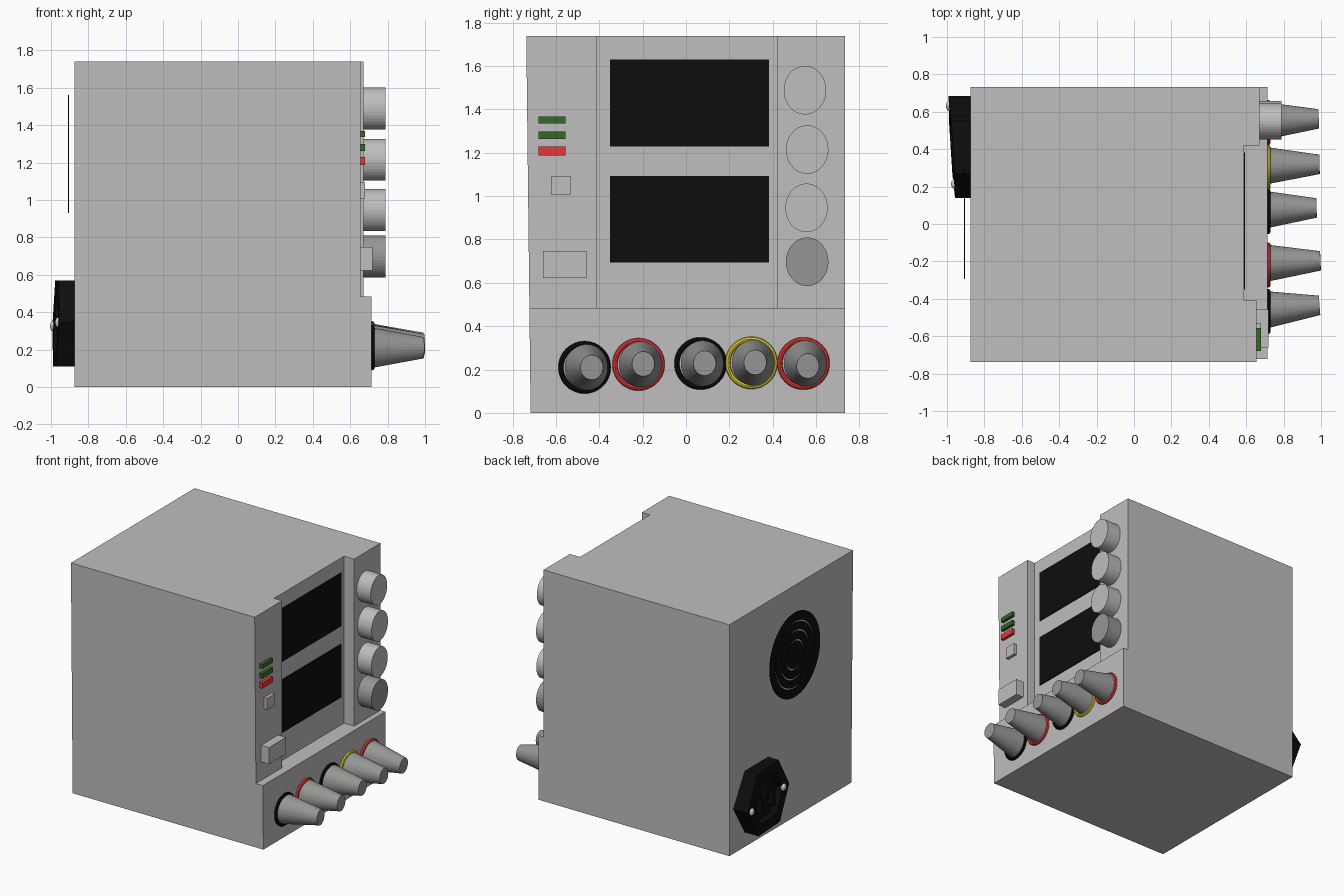
import bpy, bmesh, math
from mathutils import Vector, Matrix

if "Cube" in bpy.data.objects:
    bpy.data.objects.remove(bpy.data.objects["Cube"])


def material(name, r, g, b):
    m = bpy.data.materials.new(name)
    m.diffuse_color = (r, g, b, 1)
    m.use_nodes = True
    m.node_tree.nodes["Principled BSDF"].inputs["Base Color"].default_value = m.diffuse_color
    return m


CASE = material("light_grey", 0.53, 0.51, 0.515)
GREY = material("mid_grey", 0.30, 0.31, 0.30)
BLACK = material("black", 0.004, 0.004, 0.004)
RED = material("red", 0.82, 0.04, 0.04)
YELLOW = material("yellow", 0.72, 0.62, 0.03)
GREEN = material("green", 0.035, 0.14, 0.02)
WHITE = material("screw_white", 0.75, 0.75, 0.75)


def finish(bm, name, mat):
    bmesh.ops.recalc_face_normals(bm, faces=bm.faces)
    me = bpy.data.meshes.new(name)
    bm.to_mesh(me)
    bm.free()
    me.materials.append(mat)
    ob = bpy.data.objects.new(name, me)
    bpy.context.collection.objects.link(ob)
    return ob


def box_bm(x, y, z):
    bm = bmesh.new()
    bmesh.ops.create_cube(bm, size=1)
    for v in bm.verts:
        v.co = [lo + (c + 0.5) * (hi - lo) for c, (lo, hi) in zip(v.co, (x, y, z))]
    return bm


def box(name, mat, x, y, z):
    return finish(box_bm(x, y, z), name, mat)


def cone(name, mat, a, b, r1, r2, stretch_z=1.0, segs=40):
    """Frustum from point a to point b."""
    a, b = Vector(a), Vector(b)
    bm = bmesh.new()
    bmesh.ops.create_cone(bm, cap_ends=True, segments=segs, radius1=r1, radius2=r2,
                          depth=(b - a).length)
    rot = (b - a).to_track_quat('Z', 'Y').to_matrix().to_4x4()
    mid = (a + b) / 2
    bmesh.ops.transform(bm, matrix=Matrix.Translation(mid)
                        @ Matrix.Diagonal((1, 1, stretch_z, 1)) @ rot, verts=bm.verts)
    return finish(bm, name, mat)


def lathe_x(name, mat, centre, profile, stretch_z=1.0, segs=48):
    """Spin a closed (x, radius) profile around an x axis through centre."""
    bm = bmesh.new()
    rings = []
    for i in range(segs):
        t = 2 * math.pi * i / segs
        rings.append([bm.verts.new((centre[0] + x, centre[1] + r * math.cos(t),
                                    centre[2] + r * math.sin(t) * stretch_z))
                      for x, r in profile])
    n = len(profile)
    for i in range(segs):
        p, q = rings[i], rings[(i + 1) % segs]
        for j in range(n):
            k = (j + 1) % n
            bm.faces.new((p[j], p[k], q[k], q[j]))
    return finish(bm, name, mat)


# Case: cut the panel side into a grid and pull out the raised areas
H, STEP, YL, YR = 1.74, 0.484, -0.41, 0.42
bm = box_bm((-0.874, 0.588), (-0.737, 0.733), (0, H))
for co, no in (((0, YL, 0), (0, 1, 0)), ((0, YR, 0), (0, 1, 0)), ((0, 0, STEP), (0, 0, 1))):
    bmesh.ops.bisect_plane(bm, geom=bm.verts[:] + bm.edges[:] + bm.faces[:],
                           plane_co=co, plane_no=no)


def pull(test, depth):
    faces = [f for f in bm.faces if f.normal.x > 0.9 and test(f.calc_center_median())]
    res = bmesh.ops.extrude_face_region(bm, geom=faces)
    bmesh.ops.translate(bm, vec=(depth, 0, 0),
                        verts=[g for g in res["geom"] if isinstance(g, bmesh.types.BMVert)])
    bmesh.ops.delete(bm, geom=faces, context='FACES_ONLY')
    bm.normal_update()


bm.normal_update()
pull(lambda c: c.z < STEP, 0.125)
pull(lambda c: c.z > STEP and c.y < YL, 0.067)
pull(lambda c: c.z > STEP and c.y > YR, 0.084)
for v in bm.verts:  # slight lean of the front wall
    if v.co.y < -0.7:
        v.co.y += 0.02 * (1 - v.co.z / H)
finish(bm, "case", CASE)

# Displays
for name, z0, z1 in (("upper_display", 1.23, 1.63), ("lower_display", 0.695, 1.094)):
    box(name, BLACK, (0.585, 0.594), (-0.35, 0.383), (z0, z1))

# Knobs
for i, (y, z, mat) in enumerate(((0.549, 1.489, CASE), (0.559, 1.215, CASE),
                                 (0.556, 0.946, CASE), (0.559, 0.697, GREY))):
    cone(f"knob_{i + 1}", mat, (0.66, y, z), (0.788, y, z), 0.098, 0.098, 1.145)

# Indicator lamps, button and power switch
for name, mat, z0, z1 in (("lamp_top", GREEN, 1.336, 1.368), ("lamp_middle", GREEN, 1.263, 1.298),
                          ("lamp_bottom", RED, 1.188, 1.229)):
    box(name, mat, (0.64, 0.679), (-0.68, -0.555), (z0, z1))
box("button", CASE, (0.64, 0.68), (-0.624, -0.533), (1.007, 1.094))
box("power_switch", CASE, (0.64, 0.72), (-0.66, -0.458), (0.622, 0.748))

# Binding posts: coloured collar and leaning tapered plug
collar = [(0.013 * math.cos(a), 0.109 + 0.012 * math.sin(a))
          for a in (2 * math.pi * k / 8 for k in range(8))]
POSTS = ((-0.468, 0.21, -0.435, 0.21, 0.992, BLACK), (-0.219, 0.224, -0.197, 0.226, 0.997, RED),
         (0.067, 0.228, 0.086, 0.229, 0.976, BLACK), (0.302, 0.231, 0.319, 0.233, 0.992, YELLOW),
         (0.542, 0.228, 0.562, 0.217, 0.986, RED))
for i, (y, z, ty, tz, tx, mat) in enumerate(POSTS):
    lathe_x(f"post_collar_{i + 1}", mat, (0.717, y, z), collar)
    cone(f"post_plug_{i + 1}", GREY, (0.705, y + 0.01, z), (tx, ty, tz), 0.1, 0.052, 1.1)

# Fan grille: thin concentric plates standing off the rear wall
for i, (r0, r1) in enumerate(((0.235, 0.298), (0.172, 0.226), (0.105, 0.163), (0.0, 0.096))):
    if r0:
        lathe_x(f"fan_ring_{i + 1}", BLACK, (-0.907, 0.003, 1.245),
                [(-0.003, r0), (-0.003, r1), (0.003, r1), (0.003, r0)], 1.06)
    else:
        cone("fan_hub", BLACK, (-0.904, 0.003, 1.245), (-0.91, 0.003, 1.245), r1, r1, 1.06)


# Mains inlet: hexagonal flange with a tilted face and a recessed opening
def face_x(y, z):
    return -0.998 + 0.035 * (0.685 - y) / 0.545 + 0.012 * (z - 0.11) / 0.46


hexagon = [(0.685, 0.335), (0.55, 0.57), (0.27, 0.57), (0.14, 0.345), (0.27, 0.11), (0.55, 0.11)]
bm = bmesh.new()
back = [bm.verts.new((-0.87, y, z)) for y, z in hexagon]
front = [bm.verts.new((face_x(y, z), y, z)) for y, z in hexagon]
bm.faces.new(back)
cap = bm.faces.new(front[::-1])
for i in range(6):
    j = (i + 1) % 6
    bm.faces.new((back[i], front[i], front[j], back[j]))
bmesh.ops.recalc_face_normals(bm, faces=bm.faces)
bmesh.ops.inset_region(bm, faces=[cap], thickness=0.085)
bmesh.ops.inset_region(bm, faces=[cap], thickness=0.002, depth=-0.05)
finish(bm, "mains_inlet", BLACK)
for name, y, z in (("inlet_pin_left", 0.485, 0.30), ("inlet_pin_middle", 0.41, 0.38),
                   ("inlet_pin_right", 0.335, 0.30)):
    box(name, BLACK, (face_x(y, z) - 0.002, -0.92), (y - 0.012, y + 0.012), (z - 0.045, z + 0.045))

# Inlet screws
for name, y, z in (("screw_left", 0.632, 0.325), ("screw_right", 0.215, 0.345)):
    bm = bmesh.new()
    bmesh.ops.create_uvsphere(bm, u_segments=16, v_segments=8, radius=0.027)
    bmesh.ops.transform(bm, verts=bm.verts, matrix=Matrix.Translation((face_x(y, z), y, z))
                        @ Matrix.Diagonal((0.6, 1, 1, 1)))
    finish(bm, name, WHITE)
